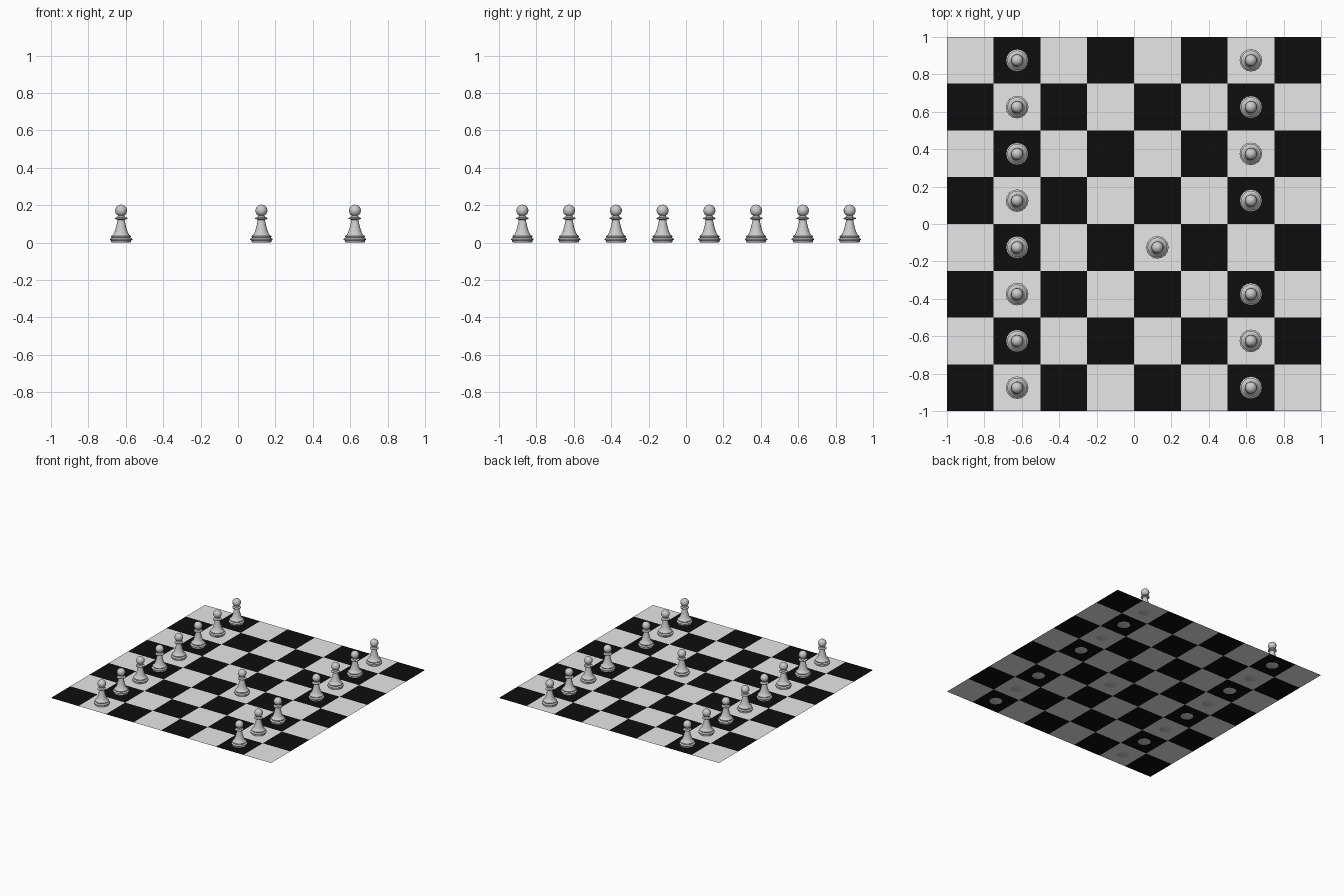
import bpy, bmesh, math

if "Cube" in bpy.data.objects:
    bpy.data.objects.remove(bpy.data.objects["Cube"])

CELL = 0.25
SIDES = 16


def material(name, v):
    m = bpy.data.materials.new(name)
    m.diffuse_color = (v, v, v, 1)
    m.use_nodes = True
    m.node_tree.nodes["Principled BSDF"].inputs["Base Color"].default_value = m.diffuse_color
    return m


light = material("light_square", 0.8)
dark = material("dark_square", 0.004)
stone = material("pawn_grey", 0.6)


def link(name, bm, mats):
    me = bpy.data.meshes.new(name)
    bm.to_mesh(me)
    bm.free()
    for m in mats:
        me.materials.append(m)
    ob = bpy.data.objects.new(name, me)
    bpy.context.collection.objects.link(ob)
    return ob


# board: thin sheet of 8 x 8 squares, coloured by parity
bm = bmesh.new()
bmesh.ops.create_grid(bm, x_segments=8, y_segments=8, size=1)
for f in bm.faces:
    c = f.calc_center_median()
    f.material_index = (math.floor((c.x + 1) / CELL) + math.floor((c.y + 1) / CELL) + 1) % 2
board = link("board", bm, [light, dark])
board.location.z = 0.001

# pawn profile (radius, height): foot, flared body, collar, neck, ball
profile = [(0.046, 0), (0.054, 0.003), (0.054, 0.011), (0.060, 0.015),
           (0.060, 0.020), (0.050, 0.027), (0.053, 0.031), (0.053, 0.035),
           (0.043, 0.042), (0.035, 0.058), (0.028, 0.080), (0.022, 0.105),
           (0.019, 0.122), (0.033, 0.127), (0.033, 0.132), (0.020, 0.137),
           (0.017, 0.146)]
for i in range(1, 9):
    a = math.radians(-58 + i * 16.5)
    profile.append((0.032 * math.cos(a), 0.171 + 0.032 * math.sin(a)))

# pawn: turned solid
bm = bmesh.new()
rings = []
for r, z in profile:
    rings.append([bm.verts.new((r * math.cos(2 * math.pi * k / SIDES),
                                r * math.sin(2 * math.pi * k / SIDES), z))
                  for k in range(SIDES)])
for lo, hi in zip(rings, rings[1:]):
    for k in range(SIDES):
        n = (k + 1) % SIDES
        bm.faces.new((lo[k], lo[n], hi[n], hi[k]))
bm.faces.new(rings[0][::-1])
tip = bm.verts.new((0, 0, 0.203))
for k in range(SIDES):
    bm.faces.new((rings[-1][k], rings[-1][(k + 1) % SIDES], tip))
pawn = link("pawn", bm, [stone])
bpy.context.view_layer.objects.active = pawn
pawn.select_set(True)
bpy.ops.object.shade_smooth_by_angle(angle=math.radians(35))

# two rows of pawns, with one moved forward two squares
spots = []
for j in range(8):
    y = -0.875 + j * CELL
    spots.append((-0.625, y, 0))
    spots.append((0.125 if j == 3 else 0.625, y, 0))
pawn.location = spots[0]
for s in spots[1:]:
    copy = pawn.copy()
    copy.location = s
    bpy.context.collection.objects.link(copy)
